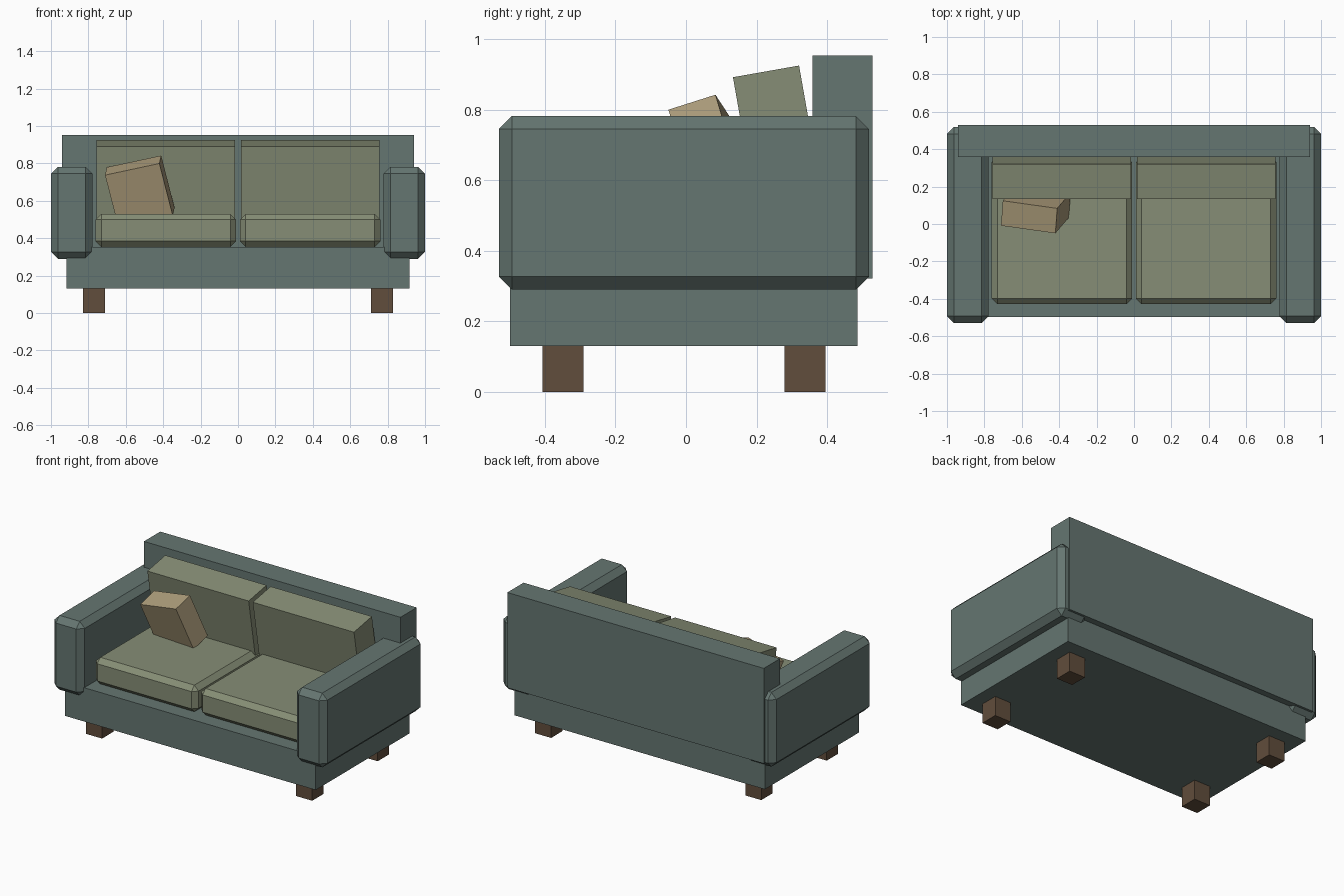
import bpy
from math import radians
from mathutils import Matrix, Euler, Vector

if "Cube" in bpy.data.objects:
    bpy.data.objects.remove(bpy.data.objects["Cube"])


def material(name, rgb):
    m = bpy.data.materials.new(name)
    m.diffuse_color = (*rgb, 1)
    m.use_nodes = True
    m.node_tree.nodes["Principled BSDF"].inputs["Base Color"].default_value = m.diffuse_color
    return m


FABRIC = material("teal_fabric", (0.13, 0.18, 0.165))
CUSHION = material("olive_fabric", (0.24, 0.27, 0.18))
PILLOW = material("tan_fabric", (0.42, 0.34, 0.2))
WOOD = material("dark_wood", (0.12, 0.075, 0.045))


def box(name, center, size, mat, bevel=0, rot=(0, 0, 0)):
    """Box with optional one-segment chamfer and rotation in degrees."""
    bpy.ops.mesh.primitive_cube_add(size=1)
    ob = bpy.context.object
    ob.name = name
    ob.data.transform(Matrix.Diagonal((*size, 1)))
    ob.location = center
    ob.rotation_euler = [radians(a) for a in rot]
    ob.data.materials.append(mat)
    if bevel:
        mod = ob.modifiers.new("chamfer", 'BEVEL')
        mod.width = bevel
        mod.segments = 1
    return ob


def span(name, lo, hi, mat, bevel=0):
    """Axis-aligned box between two corners."""
    lo, hi = Vector(lo), Vector(hi)
    return box(name, (lo + hi) / 2, hi - lo, mat, bevel)


# Frame
span("base", (-0.918, -0.498, 0.13), (0.918, 0.486, 0.354), FABRIC)
span("backrest", (-0.94, 0.358, 0.322), (0.94, 0.528, 0.953), FABRIC)

# Back cushion centre, from its top edge midpoint leaning forward 10 degrees
BACK_SIZE = Vector((0.742, 0.19, 0.42))
tilt = Euler((radians(10), 0, 0)).to_matrix()
back_mid = Vector((0, 0.2265, 0.908)) - tilt @ Vector((0, 0, BACK_SIZE.z / 2))

# Mirrored parts
for side, s in (("left", -1), ("right", 1)):
    box(f"{side}_arm", (s * 0.889, -0.006, 0.536), (0.222, 1.048, 0.492), FABRIC, 0.037)
    box(f"{side}_seat_cushion", (s * 0.386, -0.034, 0.442), (0.752, 0.79, 0.176), CUSHION, 0.031)
    box(f"{side}_back_cushion", (s * 0.386, back_mid.y, back_mid.z), BACK_SIZE, CUSHION, rot=(10, 0, 0))
    for end, y in (("front", -0.348), ("back", 0.337)):
        box(f"{side}_{end}_leg", (s * 0.77, y, 0.066), (0.117, 0.117, 0.132), WOOD)

# Loose throw pillow
box("throw_pillow", (-0.525, 0.079, 0.65), (0.3, 0.14, 0.3), PILLOW, rot=(18, -12, -8))
